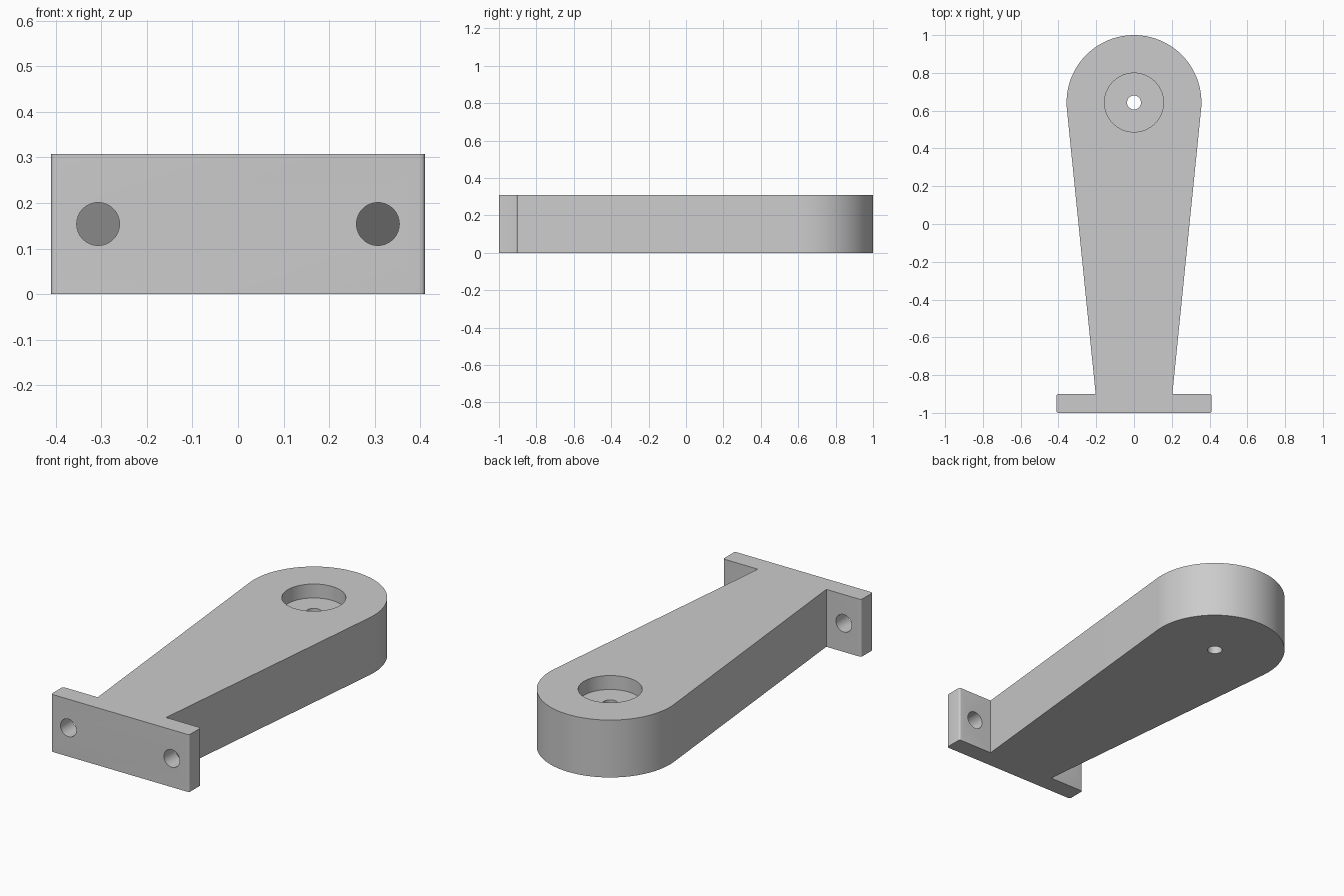
import bpy, bmesh
from math import sin, cos, pi, hypot, atan2, asin, radians
from mathutils import Matrix, Vector

if "Cube" in bpy.data.objects:
    bpy.data.objects.remove(bpy.data.objects["Cube"])

HEIGHT = 0.308
HEAD_Y, HEAD_R = 0.643, 0.357           # rounded end of the arm
ROOT_X, ROOT_Y = 0.203, -0.9            # where the arm meets the flange
FLANGE_X, CORNER = 0.41, 0.01

grey = bpy.data.materials.new("plain grey")
grey.diffuse_color = (0.6, 0.6, 0.6, 1)
grey.use_nodes = True
grey.node_tree.nodes["Principled BSDF"].inputs["Base Color"].default_value = grey.diffuse_color


def arc(cx, cy, r, a0, a1, n):
    return [(cx + r * cos(a0 + (a1 - a0) * i / n), cy + r * sin(a0 + (a1 - a0) * i / n))
            for i in range(n + 1)]


def cutter(name, radius, depth, location, rotation=Matrix()):
    bm = bmesh.new()
    bmesh.ops.create_cone(bm, cap_ends=True, segments=64, radius1=radius, radius2=radius,
                          depth=depth, matrix=Matrix.Translation(location) @ rotation)
    mesh = bpy.data.meshes.new(name)
    bm.to_mesh(mesh)
    bm.free()
    mesh.materials.append(grey)
    ob = bpy.data.objects.new(name, mesh)
    bpy.context.collection.objects.link(ob)
    ob.hide_render = True
    return ob


# Right half of the outline: flange end with rounded corners, then the tapered side
right = arc(FLANGE_X - CORNER, -1 + CORNER, CORNER, -pi / 2, 0, 5)
right += arc(FLANGE_X - CORNER, ROOT_Y - CORNER, CORNER, 0, pi / 2, 5)
right.append((ROOT_X, ROOT_Y))

# Head arc starts where the side is tangent to it
dx, dy = ROOT_X, ROOT_Y - HEAD_Y
start = atan2(dy, dx) + pi / 2 - asin(HEAD_R / hypot(dx, dy))
head = arc(0, HEAD_Y, HEAD_R, start, pi - start, 72)
left = [(-x, y) for x, y in reversed(right)]

# Bracket body: extruded outline
bm = bmesh.new()
face = bm.faces.new([bm.verts.new((x, y, 0)) for x, y in right + head + left])
top = bmesh.ops.extrude_face_region(bm, geom=[face])["geom"]
bmesh.ops.translate(bm, vec=Vector((0, 0, HEIGHT)),
                    verts=[v for v in top if isinstance(v, bmesh.types.BMVert)])
bmesh.ops.recalc_face_normals(bm, faces=bm.faces)
mesh = bpy.data.meshes.new("bracket_arm")
bm.to_mesh(mesh)
bm.free()
mesh.materials.append(grey)
body = bpy.data.objects.new("bracket_arm", mesh)
bpy.context.collection.objects.link(body)

# Counterbore and pivot hole in the head, two bolt holes in the flange
BORE = 0.075
across = Matrix.Rotation(pi / 2, 4, 'X')
cutters = [
    cutter("counterbore_cutter", 0.156, 2 * BORE, (0, HEAD_Y, HEIGHT)),
    cutter("pivot_hole_cutter", 0.037, 1, (0, HEAD_Y, 0.15)),
]
for side in (-1, 1):
    cutters.append(cutter("bolt_hole_cutter", 0.047, 0.2,
                          (side * 0.307, -0.95, HEIGHT / 2), across))

bpy.context.view_layer.objects.active = body
body.select_set(True)
for c in cutters:
    mod = body.modifiers.new("hole", 'BOOLEAN')
    mod.operation, mod.solver, mod.object = 'DIFFERENCE', 'EXACT', c
    bpy.ops.object.modifier_apply(modifier=mod.name)
    bpy.data.objects.remove(c)

bpy.ops.object.shade_smooth_by_angle(angle=radians(30))
